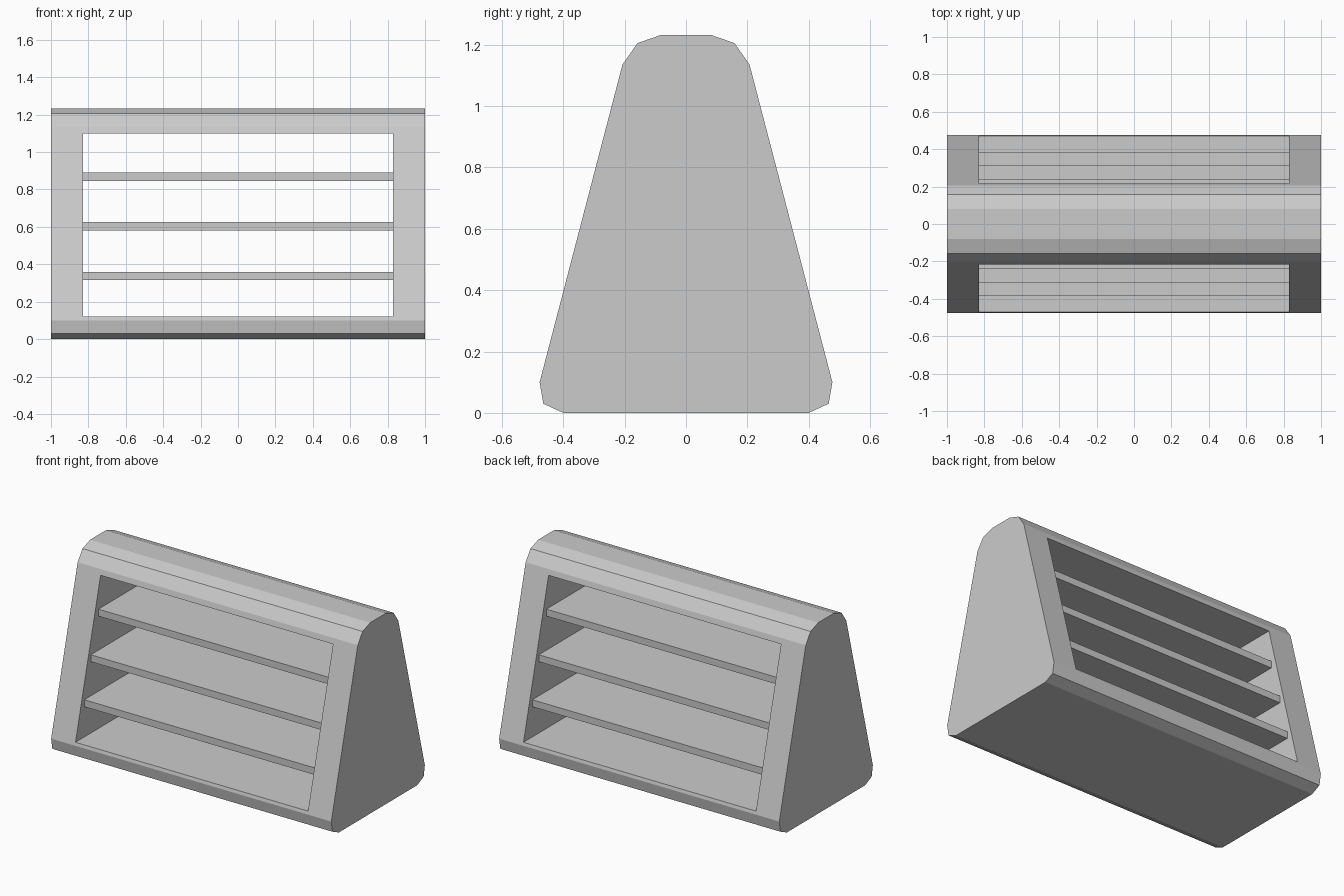
import bpy, bmesh

if "Cube" in bpy.data.objects:
    bpy.data.objects.remove(bpy.data.objects["Cube"])

HALF_PROFILE = [(0.40, 0.0), (0.465, 0.03), (0.477, 0.10),
                (0.207, 1.135), (0.158, 1.205), (0.08, 1.232)]
OPEN_X, OPEN_Z0, OPEN_Z1 = 0.83, 0.12, 1.10


def prism(name, profile, half_x):
    """Extrude a (y, z) outline along x."""
    bm = bmesh.new()
    face = bm.faces.new([bm.verts.new((-half_x, y, z)) for y, z in profile])
    ext = bmesh.ops.extrude_face_region(bm, geom=[face])
    moved = [g for g in ext["geom"] if isinstance(g, bmesh.types.BMVert)]
    bmesh.ops.translate(bm, verts=moved, vec=(2 * half_x, 0, 0))
    bmesh.ops.recalc_face_normals(bm, faces=bm.faces[:])
    mesh = bpy.data.meshes.new(name)
    bm.to_mesh(mesh)
    bm.free()
    obj = bpy.data.objects.new(name, mesh)
    bpy.context.collection.objects.link(obj)
    return obj


def box(name, half_x, half_y, z0, z1):
    return prism(name, [(half_y, z0), (half_y, z1), (-half_y, z1), (-half_y, z0)], half_x)


# Tapered housing with bevelled top and bottom edges
housing = prism("housing", HALF_PROFILE + [(-y, z) for y, z in reversed(HALF_PROFILE)], 1.0)

# Rectangular opening right through from front to back
cutter = box("opening_cutter", OPEN_X, 1.0, OPEN_Z0, OPEN_Z1)
cutter.hide_render = True
cut = housing.modifiers.new("opening", "BOOLEAN")
cut.operation = "DIFFERENCE"
cut.solver = "EXACT"
cut.object = cutter
bpy.context.view_layer.objects.active = housing
housing.select_set(True)
bpy.ops.object.modifier_apply(modifier=cut.name)
bpy.data.objects.remove(cutter, do_unlink=True)

# Three horizontal shelves, slightly recessed from the sloping faces
for i, (half_y, z0) in enumerate([(0.381, 0.315), (0.315, 0.58), (0.238, 0.845)]):
    box(f"shelf_{i + 1}", OPEN_X, half_y, z0, z0 + 0.045)
